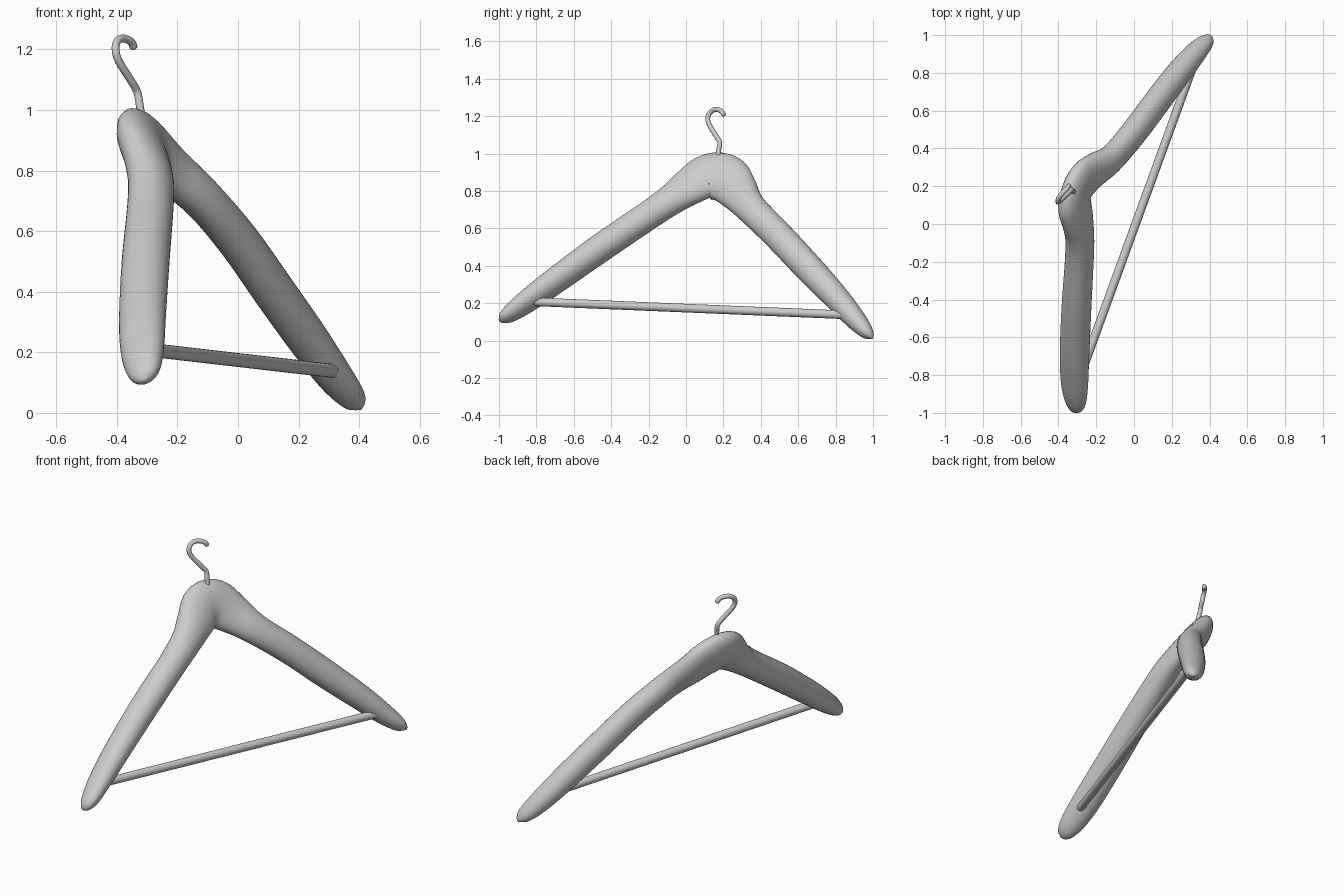
import bpy, bmesh, math
from mathutils import Vector

if "Cube" in bpy.data.objects:
    bpy.data.objects.remove(bpy.data.objects["Cube"])

grey = bpy.data.materials.new("light grey")
grey.use_nodes = True
grey.diffuse_color = (0.6, 0.6, 0.6, 1)
grey.node_tree.nodes["Principled BSDF"].inputs["Base Color"].default_value = (0.6, 0.6, 0.6, 1)

FACING = Vector((0.87, -0.29, 0.41)).normalized()   # direction the hanger faces


def smooth_path(points, steps):
    """Catmull-Rom interpolation of equal-length tuples."""
    pts = [Vector(p) for p in points]
    pts = [pts[0]] + pts + [pts[-1]]
    out = []
    for p0, p1, p2, p3 in zip(pts, pts[1:], pts[2:], pts[3:]):
        for i in range(steps):
            t = i / steps
            out.append(0.5 * (2 * p1 + (p2 - p0) * t + (2 * p0 - 5 * p1 + 4 * p2 - p3) * t * t
                              + (3 * p1 - p0 - 3 * p2 + p3) * t ** 3))
    return out + [pts[-2]]


def loft(name, stations, sides):
    """Skin oval rings; each station is x, y, z, half height, half thickness."""
    bm = bmesh.new()
    centres = [Vector(s[:3]) for s in stations]
    last = len(centres) - 1
    rings = []
    for i, s in enumerate(stations):
        along = (centres[min(i + 1, last)] - centres[max(i - 1, 0)]).normalized()
        out = (FACING - along * FACING.dot(along)).normalized()
        up = out.cross(along)
        rings.append([bm.verts.new(centres[i] + up * s[3] * math.cos(a) + out * s[4] * math.sin(a))
                      for a in (math.tau * k / sides for k in range(sides))])
    for a, b in zip(rings, rings[1:]):
        for k in range(sides):
            j = (k + 1) % sides
            bm.faces.new((a[k], a[j], b[j], b[k]))
    bm.faces.new(rings[0])
    bm.faces.new(rings[-1])
    bmesh.ops.recalc_face_normals(bm, faces=bm.faces)
    mesh = bpy.data.meshes.new(name)
    bm.to_mesh(mesh)
    bm.free()
    mesh.materials.append(grey)
    obj = bpy.data.objects.new(name, mesh)
    bpy.context.collection.objects.link(obj)
    bpy.ops.object.select_all(action="DESELECT")
    obj.select_set(True)
    bpy.context.view_layer.objects.active = obj
    bpy.ops.object.shade_smooth_by_angle(angle=math.radians(50))


# Contoured body, from one shoulder tip over the neck to the other
body = [
    (-0.305, -1.0, 0.11, 0.004, 0.006),
    (-0.307, -0.985, 0.117, 0.024, 0.035),
    (-0.31, -0.94, 0.145, 0.043, 0.06),
    (-0.315, -0.85, 0.21, 0.056, 0.076),
    (-0.315, -0.7, 0.32, 0.067, 0.081),
    (-0.305, -0.45, 0.50, 0.076, 0.08),
    (-0.29, -0.2, 0.67, 0.078, 0.076),
    (-0.287, -0.07, 0.76, 0.088, 0.072),
    (-0.30, 0.03, 0.83, 0.112, 0.068),
    (-0.315, 0.12, 0.88, 0.13, 0.068),
    (-0.285, 0.21, 0.865, 0.135, 0.066),
    (-0.22, 0.275, 0.80, 0.112, 0.066),
    (-0.12, 0.345, 0.71, 0.085, 0.066),
    (0.0, 0.485, 0.57, 0.08, 0.068),
    (0.12, 0.645, 0.40, 0.078, 0.069),
    (0.23, 0.79, 0.245, 0.07, 0.068),
    (0.32, 0.90, 0.12, 0.057, 0.06),
    (0.375, 0.96, 0.052, 0.04, 0.046),
    (0.395, 0.985, 0.027, 0.022, 0.028),
    (0.405, 0.997, 0.012, 0.004, 0.005),
]
loft("hanger_body", smooth_path(body, 4), 32)

# Trouser bar
loft("trouser_bar", [(-0.29, -0.82, 0.208, 0.023, 0.023), (0.318, 0.85, 0.138, 0.023, 0.023)], 20)

# Hook wire with a rounded tip
wire = [
    (-0.318, 0.17, 0.97), (-0.325, 0.175, 1.02), (-0.333, 0.18, 1.06), (-0.352, 0.16, 1.095),
    (-0.393, 0.122, 1.16), (-0.404, 0.118, 1.20), (-0.398, 0.138, 1.228), (-0.378, 0.165, 1.236),
    (-0.353, 0.19, 1.225), (-0.343, 0.205, 1.203),
]
path = smooth_path(wire, 5)
radii = [0.013] * (len(path) - 1) + [0.009]
loft("hook", [(*p, r, r) for p, r in zip(path, radii)], 14)
